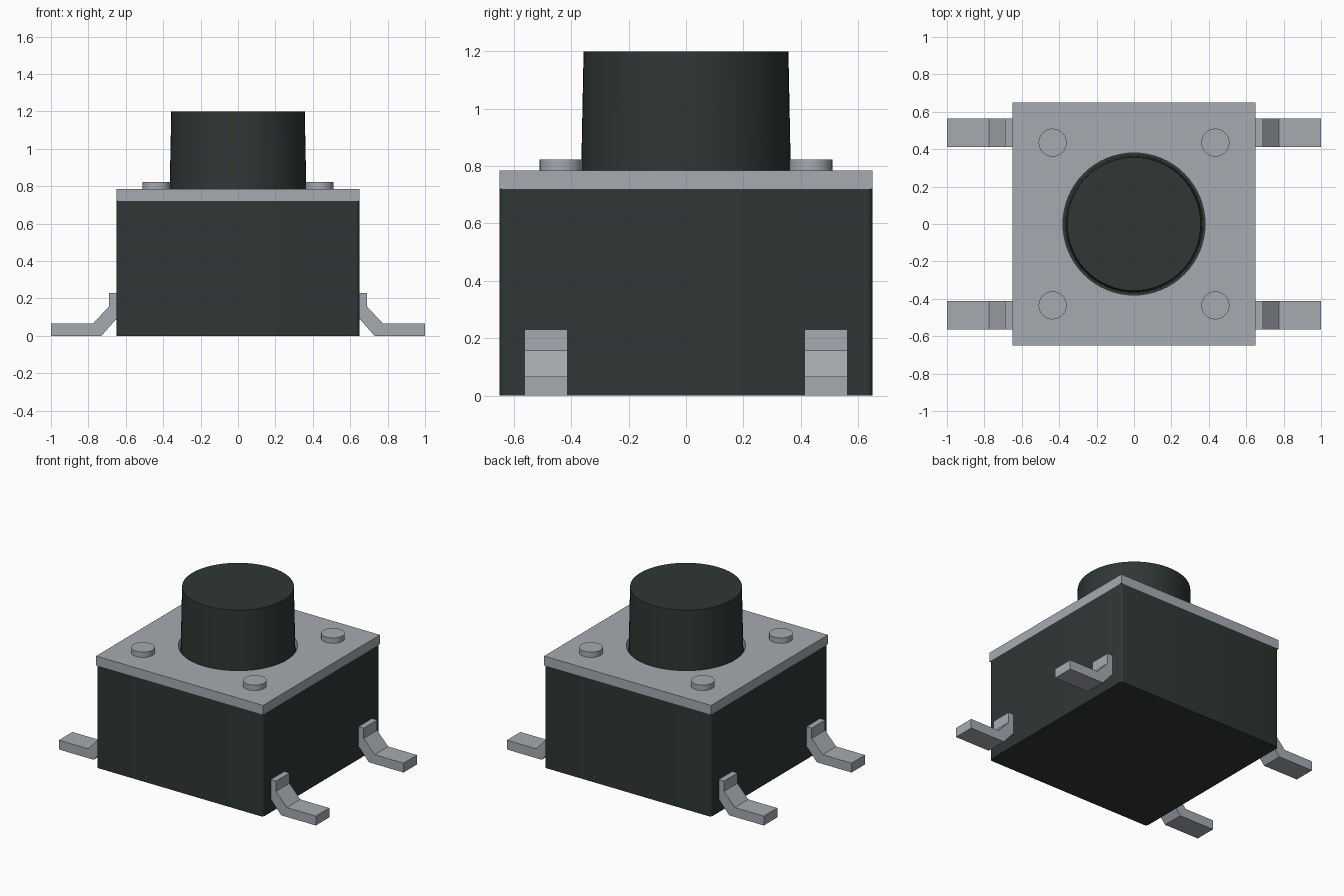
import bpy
import bmesh

cube = bpy.data.objects.get("Cube")
if cube:
    bpy.data.objects.remove(cube, do_unlink=True)


def material(name, rgb):
    m = bpy.data.materials.new(name)
    m.use_nodes = True
    m.diffuse_color = (*rgb, 1)
    m.node_tree.nodes["Principled BSDF"].inputs["Base Color"].default_value = (*rgb, 1)
    return m


plastic = material("dark plastic", (0.028, 0.038, 0.036))
metal = material("grey metal", (0.38, 0.405, 0.44))


def box(name, width, depth, z0, z1, mat):
    bpy.ops.mesh.primitive_cube_add(size=1, location=(0, 0, (z0 + z1) / 2))
    ob = bpy.context.object
    ob.name = name
    ob.scale = (width, depth, z1 - z0)
    bpy.ops.object.transform_apply(location=False, rotation=False, scale=True)
    ob.data.materials.append(mat)
    return ob


def cylinder(name, r0, r1, z0, z1, mat, x=0, y=0, sides=64):
    bpy.ops.mesh.primitive_cone_add(vertices=sides, radius1=r0, radius2=r1,
                                    depth=z1 - z0, location=(x, y, (z0 + z1) / 2))
    ob = bpy.context.object
    ob.name = name
    ob.data.materials.append(mat)
    bpy.ops.object.shade_smooth_by_angle()
    return ob


# Housing with softly rounded upright edges
body = box("housing", 1.3, 1.3, 0, 0.72, plastic)
bm = bmesh.new()
bm.from_mesh(body.data)
upright = [e for e in bm.edges if abs(e.verts[0].co.z - e.verts[1].co.z) > 0.1]
bmesh.ops.bevel(bm, geom=upright, offset=0.02, segments=4, profile=0.5, affect='EDGES')
bm.to_mesh(body.data)
bm.free()
bpy.ops.object.shade_smooth_by_angle()

# Cover plate with a round opening for the button
plate = box("cover_plate", 1.3, 1.3, 0.72, 0.785, metal)
cutter = cylinder("opening_cutter", 0.38, 0.38, 0.6, 0.9, metal)
cutter.hide_render = True
cut = plate.modifiers.new("opening", 'BOOLEAN')
cut.operation = 'DIFFERENCE'
cut.solver = 'EXACT'
cut.object = cutter
bpy.context.view_layer.objects.active = plate
bpy.ops.object.modifier_apply(modifier=cut.name)
bpy.data.objects.remove(cutter, do_unlink=True)

# Tapered push button
cylinder("push_button", 0.367, 0.357, 0.7, 1.2, plastic)

# Bent leg profile in x and z, from the housing outwards
LEG = [(0.64, 0.23), (0.69, 0.23), (0.69, 0.157), (0.775, 0.066), (1, 0.066),
       (1, 0), (0.73, 0), (0.655, 0.085), (0.64, 0.085)]


def leg(name, side, y):
    bm = bmesh.new()
    face = bm.faces.new([bm.verts.new((side * x, y - 0.075, z)) for x, z in LEG])
    out = bmesh.ops.extrude_face_region(bm, geom=[face])
    moved = [v for v in out["geom"] if isinstance(v, bmesh.types.BMVert)]
    bmesh.ops.translate(bm, verts=moved, vec=(0, 0.15, 0))
    bmesh.ops.recalc_face_normals(bm, faces=bm.faces)
    mesh = bpy.data.meshes.new(name)
    bm.to_mesh(mesh)
    bm.free()
    mesh.materials.append(metal)
    bpy.context.collection.objects.link(bpy.data.objects.new(name, mesh))


# A leg and a rivet at each corner
for sx, xname in ((-1, "right"), (1, "left")):
    for sy, yname in ((-1, "front"), (1, "back")):
        leg(f"{yname}_{xname}_leg", sx, sy * 0.488)
        cylinder(f"{yname}_{xname}_rivet", 0.075, 0.075, 0.75, 0.823, metal,
                 sx * 0.435, sy * 0.435, 32)
